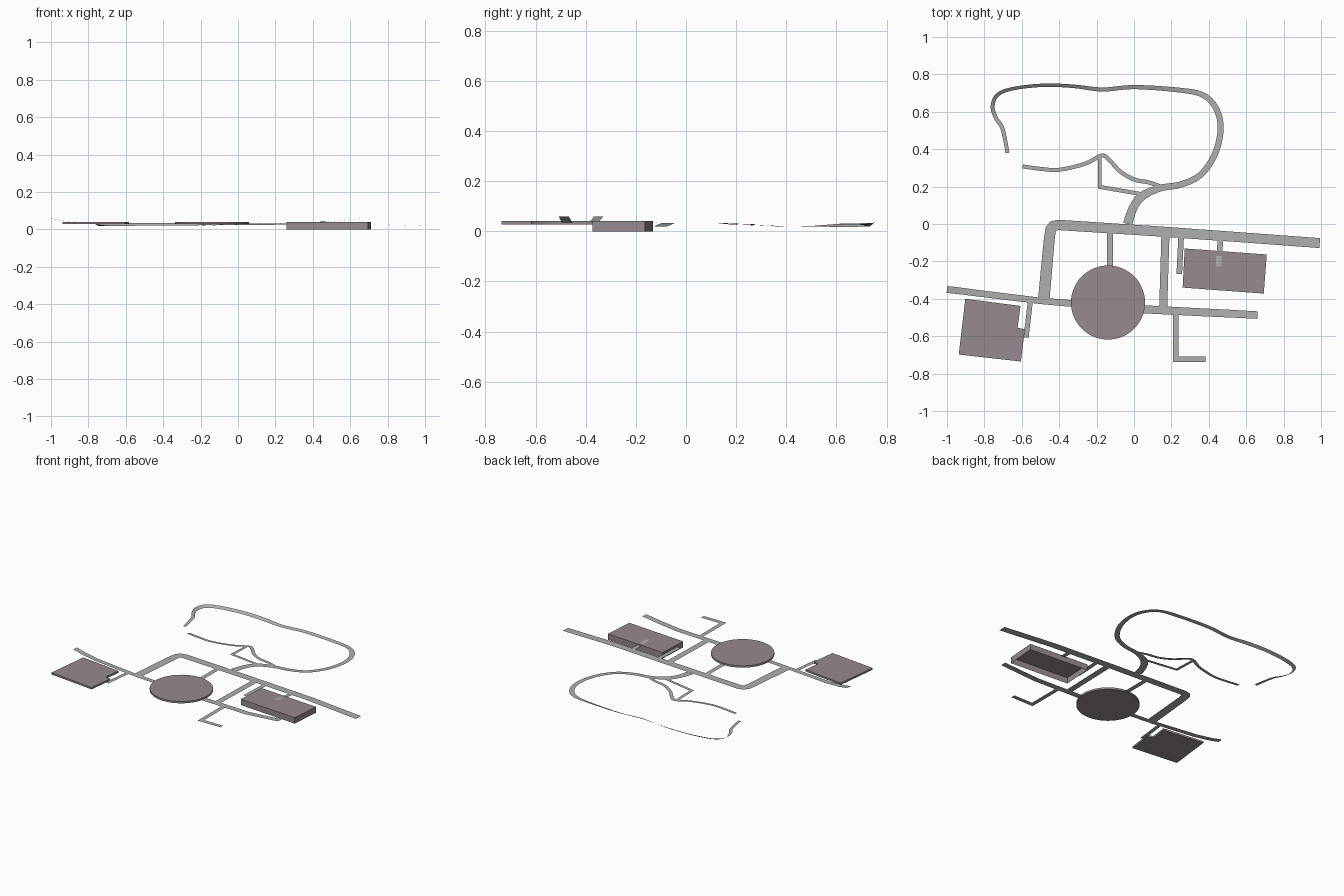
import bpy, bmesh, math
from mathutils import Vector


def material(name, col):
    m = bpy.data.materials.new(name)
    m.diffuse_color = (*col, 1)
    return m


ROAD = material("road grey", (0.42, 0.43, 0.425))
BUILDING = material("building mauve", (0.31, 0.255, 0.272))


def finish(name, bm, mat):
    me = bpy.data.meshes.new(name)
    bm.to_mesh(me)
    bm.free()
    me.materials.append(mat)
    ob = bpy.data.objects.new(name, me)
    bpy.context.collection.objects.link(ob)
    return ob


def smooth_path(pts, n=5):
    """Catmull-Rom through points of any dimension."""
    out = []
    for i in range(len(pts) - 1):
        a, b = pts[max(i - 1, 0)], pts[i]
        c, d = pts[i + 1], pts[min(i + 2, len(pts) - 1)]
        for k in range(n):
            t = k / n
            out.append(tuple(0.5 * (2 * q + (r - p) * t + (2 * p - 5 * q + 4 * r - s) * t * t
                                    + (3 * q - p - 3 * r + s) * t ** 3)
                             for p, q, r, s in zip(a, b, c, d)))
    return out + [pts[-1]]


def road(name, pts, smooth=False):
    """Flat ribbon; points are x, y, z, width, bank (rise of the right-hand edge)."""
    pts = [tuple(p) + (0,) * (5 - len(p)) for p in pts]
    if smooth:
        pts = smooth_path(pts)
    bm = bmesh.new()
    rows = []
    for i, (x, y, z, w, bank) in enumerate(pts):
        dirs = []
        for j in (i - 1, i):
            if 0 <= j < len(pts) - 1:
                dirs.append((Vector(pts[j + 1][:2]) - Vector(pts[j][:2])).normalized())
        n0 = Vector((-dirs[0].y, dirs[0].x))
        n1 = Vector((-dirs[-1].y, dirs[-1].x))
        n = (n0 + n1).normalized()
        n = n / max(n.dot(n0), 0.5) * w / 2
        rows.append((bm.verts.new((x + n.x, y + n.y, z - bank / 2)),
                     bm.verts.new((x - n.x, y - n.y, z + bank / 2))))
    for (a, b), (c, d) in zip(rows, rows[1:]):
        bm.faces.new((a, b, d, c))
    return finish(name, bm, ROAD)


def slab(name, outline, z0, z1, bottom=True):
    """Extruded outline (clockwise or not), optionally open underneath."""
    bm = bmesh.new()
    lo = [bm.verts.new((x, y, z0)) for x, y in outline]
    hi = [bm.verts.new((x, y, z1)) for x, y in outline]
    n = len(lo)
    for i in range(n):
        j = (i + 1) % n
        bm.faces.new((lo[i], lo[j], hi[j], hi[i]))
    bm.faces.new(hi)
    if bottom:
        bm.faces.new(lo[::-1])
    bmesh.ops.recalc_face_normals(bm, faces=bm.faces)
    return finish(name, bm, BUILDING)


# Buildings
slab("round_building", [(-0.139 + 0.198 * math.cos(math.tau * i / 64),
                         -0.42 + 0.198 * math.sin(math.tau * i / 64)) for i in range(64)],
     0.028, 0.041)
slab("left_building", [(-0.902, -0.40), (-0.937, -0.698), (-0.605, -0.735),
                       (-0.583, -0.563), (-0.622, -0.555), (-0.607, -0.438)], 0.028, 0.041)
slab("right_building", [(0.271, -0.131), (0.26, -0.34), (0.694, -0.372), (0.71, -0.163)],
     0.0, 0.041, bottom=False)

# Main streets
Z = 0.032
road("main_street", [(-0.483, -0.41, Z, 0.062), (-0.452, -0.07, Z, 0.058),
                     (-0.445, -0.028, Z, 0.056), (-0.432, -0.011, Z, 0.055),
                     (-0.405, -0.005, Z, 0.055), (0.14, -0.04, Z, 0.054),
                     (0.6, -0.073, Z, 0.053), (0.993, -0.102, 0.019, 0.053)])
road("left_street", [(-1.0, -0.35, 0.058, 0.037), (-0.93, -0.358, 0.046, 0.036),
                     (-0.82, -0.372, 0.036, 0.035), (-0.5, -0.411, Z, 0.034),
                     (-0.33, -0.425, Z, 0.036)])
road("right_street", [(0.05, -0.456, Z, 0.043), (0.4, -0.474, 0.034, 0.042),
                      (0.53, -0.48, 0.045, 0.041), (0.66, -0.487, 0.058, 0.04)])

# Connecting streets and driveways
S = 0.0315
road("round_building_link", [(-0.128, -0.03, S, 0.032), (-0.128, -0.23, S, 0.032)])
road("cross_street", [(0.168, -0.06, S, 0.043), (0.156, -0.45, S, 0.043)])
road("corner_lane", [(0.224, -0.475, S, 0.03), (0.224, -0.724, S, 0.03), (0.382, -0.724, S, 0.03)])
road("side_lane", [(0.252, -0.065, S, 0.03), (0.242, -0.267, S, 0.03)])
road("roof_lane", [(0.463, -0.08, S, 0.03), (0.457, -0.15, 0.036, 0.03),
                   (0.454, -0.175, 0.042, 0.03), (0.452, -0.226, 0.043, 0.03)])
road("left_driveway", [(-0.555, -0.42, S, 0.027), (-0.577, -0.607, S, 0.027)])

# Long banked track
B = 0.014
road("loop_track", [(-0.034, 0.0, Z, 0.05), (-0.005, 0.085, Z, 0.046), (0.045, 0.15, Z, 0.046),
                    (0.14, 0.192, 0.03, 0.036), (0.25, 0.211, 0.029, 0.034),
                    (0.355, 0.262, 0.028, 0.033), (0.432, 0.372, 0.028, 0.033),
                    (0.463, 0.505, 0.028, 0.032), (0.442, 0.612, 0.028, 0.032),
                    (0.375, 0.686, 0.028, 0.03), (0.26, 0.714, 0.028, 0.026, 0.005),
                    (0.005, 0.732, 0.028, 0.022, 0.008), (-0.168, 0.719, 0.027, 0.022, 0.008),
                    (-0.32, 0.736, 0.027, 0.019, B), (-0.48, 0.742, 0.027, 0.018, B),
                    (-0.64, 0.725, 0.026, 0.018, B), (-0.728, 0.692, 0.025, 0.02, B),
                    (-0.756, 0.63, 0.024, 0.021, B), (-0.738, 0.567, 0.022, 0.022, 0.008),
                    (-0.703, 0.51, 0.02, 0.022, 0.003), (-0.676, 0.38, 0.018, 0.02)], True)

# Inner paths
road("inner_path", [(0.15, 0.197, 0.03, 0.022), (0.08, 0.222, 0.029, 0.022),
                    (0.0, 0.238, 0.028, 0.022), (-0.075, 0.282, 0.025, 0.022),
                    (-0.135, 0.345, 0.022, 0.022), (-0.175, 0.365, 0.02, 0.022),
                    (-0.262, 0.322, 0.02, 0.021), (-0.4, 0.29, 0.02, 0.021),
                    (-0.5, 0.295, 0.02, 0.021), (-0.595, 0.308, 0.02, 0.021)], True)
road("inner_link", [(-0.183, 0.36, 0.021, 0.021), (-0.183, 0.198, 0.026, 0.021),
                    (0.04, 0.16, 0.03, 0.021)])
